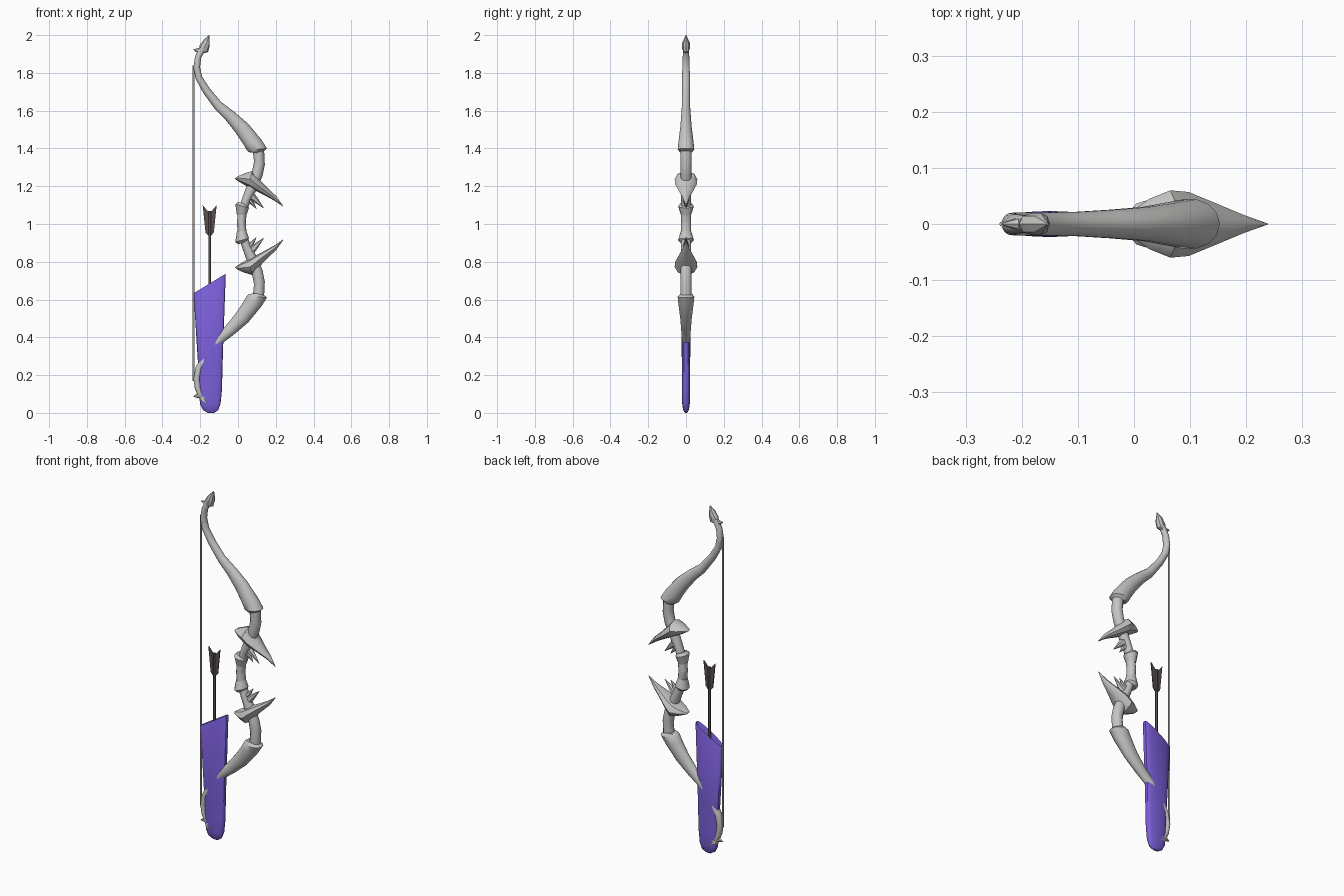
import bpy, bmesh, math
from mathutils import Vector

MID = 1.005  # height the bow mirrors about


def material(name, rgb):
    m = bpy.data.materials.new(name)
    m.diffuse_color = (*rgb, 1)
    return m


BONE = material("pale grey", (0.56, 0.56, 0.55))
PURPLE = material("purple", (0.20, 0.115, 0.70))
DARK = material("dark brown grey", (0.10, 0.08, 0.08))


def finish(name, bm, mat, angle=40):
    bmesh.ops.recalc_face_normals(bm, faces=bm.faces)
    me = bpy.data.meshes.new(name)
    bm.to_mesh(me)
    bm.free()
    ob = bpy.data.objects.new(name, me)
    bpy.context.collection.objects.link(ob)
    me.materials.append(mat)
    bpy.ops.object.select_all(action='DESELECT')
    ob.select_set(True)
    bpy.context.view_layer.objects.active = ob
    bpy.ops.object.shade_smooth_by_angle(angle=math.radians(angle))
    return ob


def loft(name, sections, mat, sides=12, power=1.0, flip=False, angle=40):
    """Skin oval sections given as outline pairs (x1, z1, x2, z2, half depth)."""
    bm = bmesh.new()
    rings = []
    for x1, z1, x2, z2, hy in sections:
        ring = []
        for i in range(sides):
            a = 2 * math.pi * i / sides
            c, s = math.cos(a), math.sin(a)
            x = (x1 + x2) / 2 + c * (x2 - x1) / 2
            z = (z1 + z2) / 2 + c * (z2 - z1) / 2
            y = hy * math.copysign(abs(s) ** power, s) if abs(s) > 1e-6 else 0
            ring.append(bm.verts.new((x, y, 2 * MID - z if flip else z)))
        rings.append(ring)
    for r, q in zip(rings, rings[1:]):
        for i in range(sides):
            j = (i + 1) % sides
            bm.faces.new((r[i], r[j], q[j], q[i]))
    bm.faces.new(rings[0])
    bm.faces.new(rings[-1])
    return finish(name, bm, mat, angle)


# Upper half of the bow; every part repeats mirrored below
limb = [(.06, 1.38, .125, 1.375, .03), (.047, 1.39, .153, 1.40, .045),
        (.03, 1.42, .125, 1.445, .041), (-.012, 1.483, .055, 1.53, .031),
        (-.065, 1.55, -.015, 1.59, .026), (-.12, 1.605, -.088, 1.645, .022),
        (-.185, 1.695, -.15, 1.718, .021), (-.225, 1.77, -.19, 1.78, .021),
        (-.236, 1.83, -.201, 1.83, .020), (-.228, 1.885, -.195, 1.88, .018),
        (-.205, 1.935, -.175, 1.915, .015)]
limb_tip = [(-.205, 1.92, -.18, 1.905, .012), (-.205, 1.945, -.158, 1.91, .020),
            (-.182, 1.975, -.150, 1.945, .020), (-.156, 2.0, -.152, 1.998, .002)]
barb = [(-.215, 1.905, -.195, 1.935, .012), (-.237, 1.922, -.234, 1.926, .002)]
riser = [(-.006, MID, .042, MID, .027), (.0, 1.07, .045, 1.06, .027),
         (.02, 1.13, .065, 1.12, .027), (.045, 1.20, .098, 1.18, .028),
         (.075, 1.28, .13, 1.255, .029), (.085, 1.33, .142, 1.315, .030),
         (.078, 1.39, .138, 1.395, .030)]
collar = [(-.006, 1.05, .044, 1.045, .027), (-.014, 1.105, .058, 1.085, .042),
          (.0, 1.118, .052, 1.1, .029)]
horn = [(-.016, 1.238, -.006, 1.25, .018), (.02, 1.215, .035, 1.268, .045),
        (.055, 1.195, .075, 1.28, .060), (.085, 1.18, .11, 1.24, .057),
        (.135, 1.155, .152, 1.195, .038), (.19, 1.125, .202, 1.148, .016),
        (.237, 1.093, .239, 1.096, .001)]
claw = [(.04, 1.14, .07, 1.185, .024), (.078, 1.12, .102, 1.142, .014),
        (.134, 1.084, .136, 1.087, .001)]
small_claw = [(.03, 1.12, .06, 1.15, .024), (.06, 1.11, .082, 1.12, .013),
              (.096, 1.08, .098, 1.082, .001)]

for side, flip in (("upper", False), ("lower", True)):
    loft(side + "_limb", limb, BONE, 14, flip=flip)
    loft(side + "_limb_tip", limb_tip, BONE, 8, flip=flip, angle=30)
    loft(side + "_tip_barb", barb, BONE, 6, flip=flip)
    loft(side + "_riser", riser, BONE, 12, flip=flip)
    loft(side + "_grip_collar", collar, BONE, 12, flip=flip)
    loft(side + "_horn", horn, BONE, 8, flip=flip)
    loft(side + "_claw", claw, BONE, 6, flip=flip)
    loft(side + "_small_claw", small_claw, BONE, 6, flip=flip)


def rod(name, x, z0, z1, r, mat):
    loft(name, [(x - r, z0, x + r, z0, r), (x - r, z1, x + r, z1, r)], mat, 8, angle=50)


# Bowstring
rod("bowstring", -.235, .17, 1.84, .005, BONE)

# Quiver: flat rounded pouch with a slanted open mouth
quiver = [(-.160, .0, -.125, .0, .006), (-.185, .015, -.105, .015, .015),
          (-.2, .045, -.092, .05, .020), (-.205, .12, -.085, .12, .022),
          (-.213, .28, -.080, .31, .0225), (-.235, .63, -.065, .73, .023),
          (-.231, .636, -.068, .735, .021), (-.226, .630, -.072, .727, .018),
          (-.21, .5, -.08, .56, .016)]
loft("quiver", quiver, PURPLE, 24, power=.6)

# Arrow with two flat feathers
AX = -.15
rod("arrow_shaft", AX, .12, 1.07, .007, DARK)
for name, s in (("left_feather", -1), ("right_feather", 1)):
    bm = bmesh.new()
    pts = [(0, .93), (.022, .955), (.037, 1.10), (.012, 1.07), (0, 1.065)]
    f = bm.faces.new([bm.verts.new((AX + s * x, -.003, z)) for x, z in pts])
    ext = bmesh.ops.extrude_face_region(bm, geom=[f])
    for v in ext["geom"]:
        if isinstance(v, bmesh.types.BMVert):
            v.co += Vector((0, .006, 0))
    finish(name, bm, DARK, 20)
